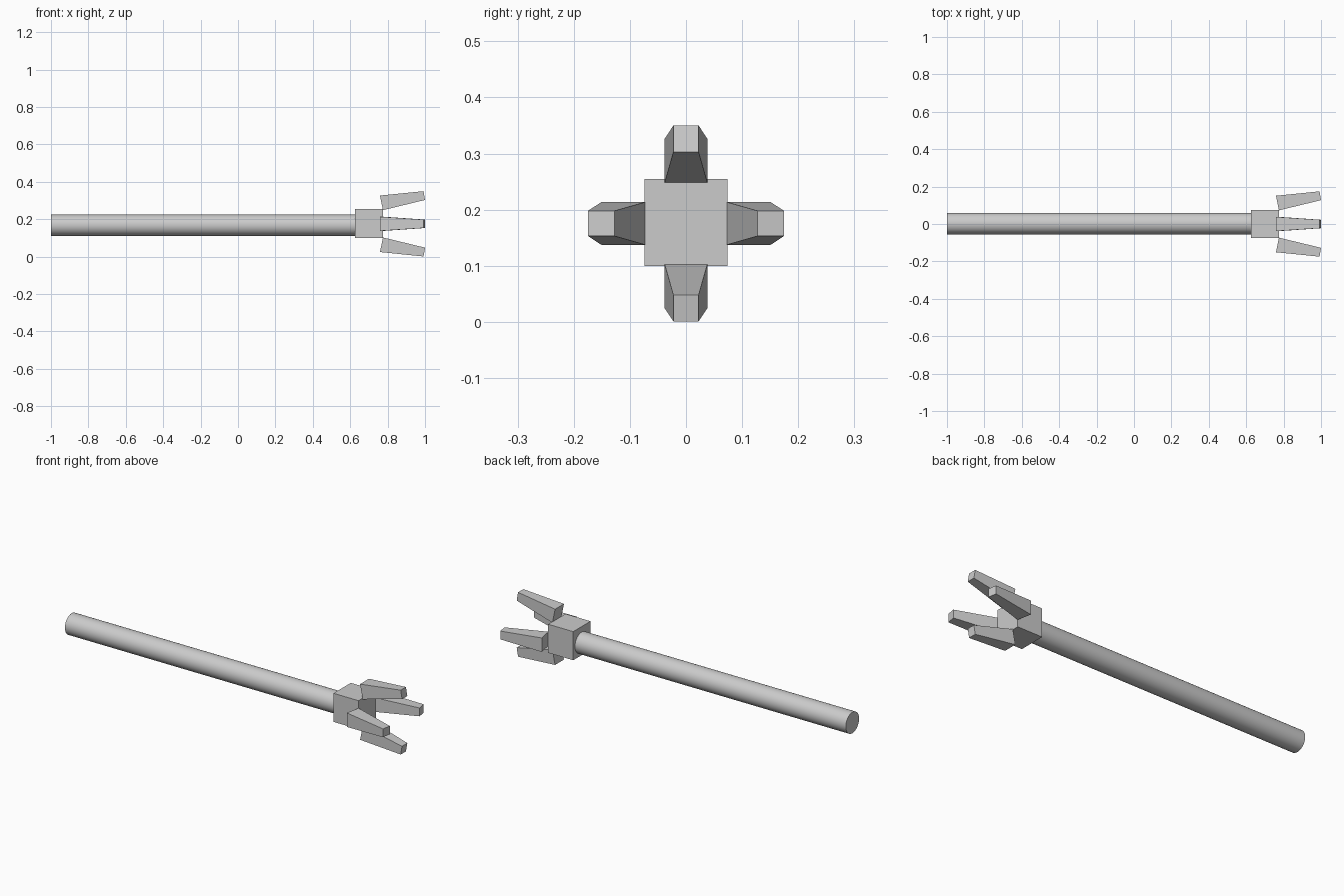
import bpy, bmesh
from math import pi
from mathutils import Matrix, Vector

if "Cube" in bpy.data.objects:
    bpy.data.objects.remove(bpy.data.objects["Cube"])

CENTRE_Z = 0.1755

# Shaft: long smooth cylinder along x
bpy.ops.mesh.primitive_cylinder_add(vertices=32, radius=0.057, depth=1.64,
                                    location=(-0.18, 0.002, 0.168), rotation=(0, pi / 2, 0))
shaft = bpy.context.object
shaft.name = "shaft"
bpy.ops.object.shade_smooth_by_angle()

# Hub block at the end of the shaft
bpy.ops.mesh.primitive_cube_add(size=1, location=(0.7, 0, 0.177))
hub = bpy.context.object
hub.name = "hub"
hub.scale = (0.15, 0.148, 0.155)


def add_prong(name, angle):
    """Tapered, outward-leaning prong, turned about the shaft axis."""
    bm = bmesh.new()
    # (x, inner/outer radial distance) for base and tip, with half width
    base = [(0.775, 0.073), (0.759, 0.151)]
    tip = [(1.0, 0.1275), (0.992, 0.1745)]
    turn = Matrix.Rotation(angle, 3, 'X')
    rings = []
    for (inner, outer), w in ((base, 0.038), (tip, 0.0225)):
        pts = [(inner, -w), (inner, w), (outer, w), (outer, -w)]
        rings.append([bm.verts.new(turn @ Vector((x, y, r))) for (x, r), y in pts])
    for ring in rings:
        bm.faces.new(ring)
    for i in range(4):
        j = (i + 1) % 4
        bm.faces.new((rings[0][i], rings[0][j], rings[1][j], rings[1][i]))
    bmesh.ops.recalc_face_normals(bm, faces=bm.faces)
    mesh = bpy.data.meshes.new(name)
    bm.to_mesh(mesh)
    bm.free()
    obj = bpy.data.objects.new(name, mesh)
    obj.location.z = CENTRE_Z
    bpy.context.collection.objects.link(obj)


# Four prongs around the hub
for i, side in enumerate(("top", "front", "bottom", "back")):
    add_prong(side + "_prong", i * pi / 2)
